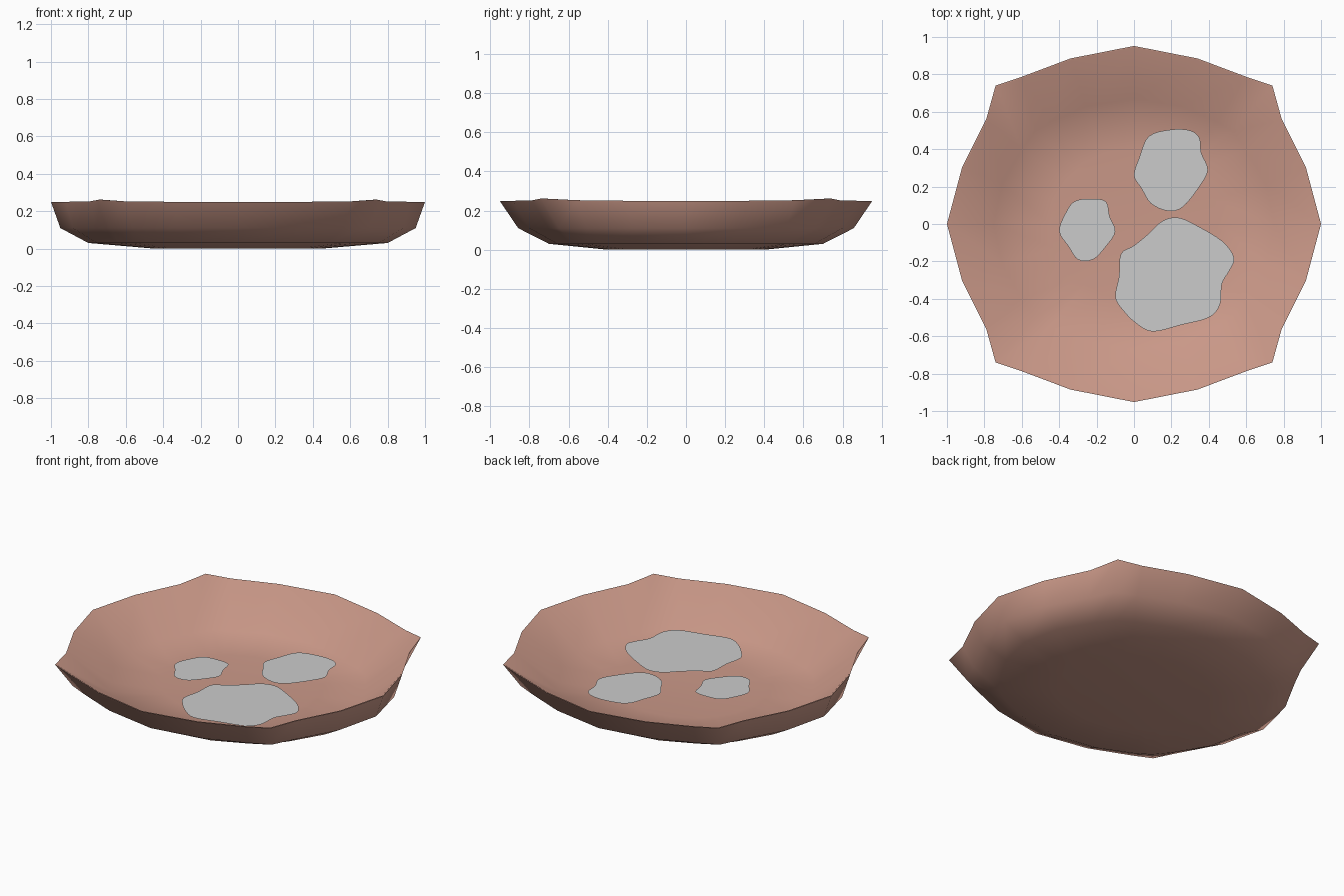
import bpy, bmesh, math
from mathutils import Vector

if "Cube" in bpy.data.objects:
    bpy.data.objects.remove(bpy.data.objects["Cube"])

clay = bpy.data.materials.new("clay")
clay.diffuse_color = (0.60, 0.32, 0.25, 1)
clay.use_nodes = True
clay.node_tree.nodes["Principled BSDF"].inputs["Base Color"].default_value = clay.diffuse_color
SPOT_Z = .094


def finish(bm, name, mat=None, angle=60):
    bmesh.ops.recalc_face_normals(bm, faces=bm.faces)
    me = bpy.data.meshes.new(name)
    bm.to_mesh(me)
    bm.free()
    ob = bpy.data.objects.new(name, me)
    bpy.context.collection.objects.link(ob)
    if mat:
        me.materials.append(mat)
    bpy.ops.object.select_all(action='DESELECT')
    ob.select_set(True)
    bpy.context.view_layer.objects.active = ob
    bpy.ops.object.shade_smooth_by_angle(angle=math.radians(angle))
    return ob


def bridge(bm, a, b):
    n = len(a)
    for i in range(n):
        j = (i + 1) % n
        bm.faces.new((a[i], a[j], b[j], b[i]))


def cap(bm, ring, centre):
    c = bm.verts.new(centre)
    for i in range(len(ring)):
        bm.faces.new((ring[i], ring[(i + 1) % len(ring)], c))


# Rim outline: one quarter mirrored into four
quarter = [(1, 0, 0), (.92, .30, 0), (.79, .56, .003), (.74, .74, .012),
           (.60, .787, .002), (.34, .885, 0), (0, .952, 0)]
q2 = [(-x, y, z) for x, y, z in quarter[::-1]][1:]
half = quarter + q2
outline = half + [(-x, -y, z) for x, y, z in half[1:-1]]


def dish_ring(bm, sx, sy, z, lift=1.0, rounding=0.0):
    ring = []
    for x, y, dz in outline:
        p = Vector((x, y / .952))
        p = p.lerp(p.normalized(), rounding)
        ring.append(bm.verts.new((p.x * sx, p.y * sy, z + dz * lift)))
    return ring


# Dish: outer wall and base, thin lip, then the inner wall and floor
bm = bmesh.new()
layers = [(.45, .40, 0, 0, 1), (.80, .70, .03, 0, .8), (.95, .857, .11, 0, .4),
          (1, .952, .25, 1, 0), (.992, .944, .25, 1, 0),
          (.75, .67, .06, 0, .7),
          (.45, .40, .04, 0, 1)]
rings = [dish_ring(bm, *l) for l in layers]
for a, b in zip(rings, rings[1:]):
    bridge(bm, a, b)
cap(bm, rings[0], (0, 0, 0))
cap(bm, rings[-1], (0, 0, .035))
finish(bm, "dish", clay, 100)


# Smooth closed curve through the control points
def smooth_loop(pts, steps=4):
    out, n = [], len(pts)
    for i in range(n):
        a, b, c, d = (Vector(pts[(i + k) % n]) for k in (-1, 0, 1, 2))
        for s in range(steps):
            t = s / steps
            out.append(.5 * (2 * b + (c - a) * t + (2 * a - 5 * b + 4 * c - d) * t * t
                             + (3 * b - a - 3 * c + d) * t ** 3))
    return out


# Flat spot lying level above the dish floor
def spot(name, pts):
    bm = bmesh.new()
    loop = smooth_loop(pts)
    centre = sum(loop, Vector((0, 0))) / len(loop)
    ring = [bm.verts.new((p.x, p.y, SPOT_Z)) for p in loop]
    cap(bm, ring, (centre.x, centre.y, SPOT_Z))
    finish(bm, name)


spot("large_spot", [(.23, .035), (.32, 0), (.47, -.09), (.535, -.18), (.51, -.25),
                    (.47, -.32), (.46, -.43), (.40, -.50), (.25, -.54), (.10, -.575),
                    (.01, -.53), (-.06, -.46), (-.10, -.39), (-.08, -.28), (-.07, -.16),
                    (0, -.115), (.08, -.05), (.15, .015)])
spot("medium_spot", [(.20, .505), (.30, .50), (.35, .46), (.36, .38), (.395, .29),
                     (.35, .20), (.26, .09), (.18, .07), (.09, .11), (.04, .19),
                     (0, .26), (.03, .36), (.08, .47)])
spot("small_spot", [(-.23, .135), (-.15, .12), (-.13, .04), (-.10, -.04), (-.15, -.12),
                    (-.22, -.19), (-.30, -.19), (-.35, -.12), (-.40, -.04),
                    (-.37, .05), (-.32, .12)])
